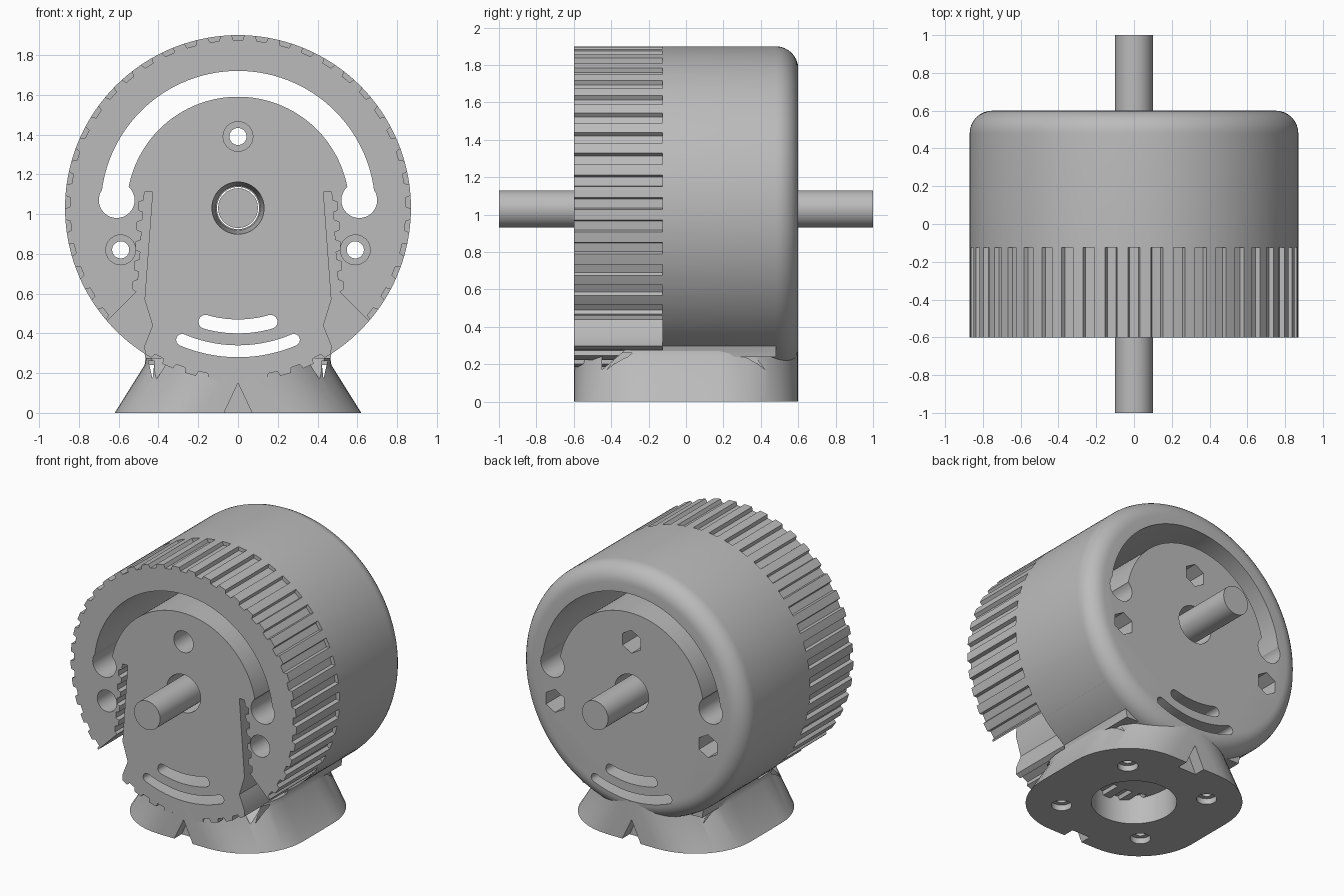
import bpy, bmesh
from math import sin, cos, pi, radians, atan2

cube = bpy.data.objects.get("Cube")
if cube:
    bpy.data.objects.remove(cube, do_unlink=True)

grey = bpy.data.materials.new("plain_grey")
grey.use_nodes = True
GREY = (0.5, 0.5, 0.5, 1)
grey.diffuse_color = GREY
grey.node_tree.nodes["Principled BSDF"].inputs["Base Color"].default_value = GREY

CZ, R = 1.03, 0.87          # drum axis height and radius
FRONT, STEP, BACK = -0.6, -0.125, 0.6


def make(name, bm):
    bmesh.ops.remove_doubles(bm, verts=bm.verts, dist=1e-5)
    bmesh.ops.recalc_face_normals(bm, faces=bm.faces)
    mesh = bpy.data.meshes.new(name)
    bm.to_mesh(mesh)
    bm.free()
    mesh.materials.append(grey)
    ob = bpy.data.objects.new(name, mesh)
    bpy.context.collection.objects.link(ob)
    return ob


def loft(bm, rings):
    """Skin closed rings of points and cap both ends."""
    rows = [[bm.verts.new(p) for p in ring] for ring in rings]
    n = len(rows[0])
    for a, b in zip(rows, rows[1:]):
        for i in range(n):
            bm.faces.new((a[i], a[(i + 1) % n], b[(i + 1) % n], b[i]))
    bm.faces.new(rows[0])
    bm.faces.new(rows[-1])


PLACE = {"x": lambda a, b, d: (d, a, b),
         "y": lambda a, b, d: (a, d, b),
         "z": lambda a, b, d: (a, b, d)}


def prism(name, outlines, d0, d1, axis="y"):
    """Extrude one or more separate outlines along an axis."""
    bm = bmesh.new()
    for pts in outlines:
        loft(bm, [[PLACE[axis](a, b, d) for a, b in pts] for d in (d0, d1)])
    return make(name, bm)


def circle(a, b, r, n=32, turn=0.0):
    return [(a + r * cos(turn + 2 * pi * i / n), b + r * sin(turn + 2 * pi * i / n))
            for i in range(n)]


def polar(r, ang):
    return (r * cos(ang), CZ + r * sin(ang))


def arc_slot(r0, r1, mid, half, n=48, round_ends=True):
    """Curved slot about the drum axis."""
    angs = [mid - half + 2 * half * i / n for i in range(n + 1)]
    pts = [polar(r1, a) for a in angs]
    rm, rr = (r0 + r1) / 2, (r1 - r0) / 2
    cap = [pi * k / 8 for k in range(1, 8)] if round_ends else []

    def end(ang, start):
        cx, cz = polar(rm, ang)
        return [(cx + rr * cos(start + t), cz + rr * sin(start + t)) for t in cap]
    pts += end(angs[-1], angs[-1])
    pts += [polar(r0, a) for a in reversed(angs)]
    pts += end(angs[0], angs[0] + pi)
    return pts


def cone(name, r0, r1, y0, y1):
    bm = bmesh.new()
    loft(bm, [[(x, y, z) for x, z in circle(0, CZ, r, 48)]
              for r, y in ((r0, y0), (r1, y1))])
    return make(name, bm)


def cut(target, cutter):
    cutter.hide_render = True
    mod = target.modifiers.new("cut", "BOOLEAN")
    mod.operation, mod.solver, mod.object = "DIFFERENCE", "EXACT", cutter
    bpy.context.view_layer.objects.active = target
    bpy.ops.object.modifier_apply(modifier=mod.name)
    bpy.data.objects.remove(cutter, do_unlink=True)


def smooth(ob):
    bpy.ops.object.select_all(action="DESELECT")
    ob.select_set(True)
    bpy.context.view_layer.objects.active = ob
    bpy.ops.object.shade_smooth_by_angle(angle=radians(30))


def mirrored(pts):
    return [pts, [(-x, z) for x, z in pts]]


# Drum: turned body with a rounded back rim
F = 0.12
profile = [(R, FRONT), (R, STEP)]
profile += [(R - F + F * cos(t), BACK - F + F * sin(t)) for t in [pi / 16 * i for i in range(9)]]
bm = bmesh.new()
loft(bm, [[(x, y, z) for x, z in circle(0, CZ, r, 180)] for r, y in profile])
drum = make("drum", bm)

# Grip grooves around the front half
GROOVES = 45
grooves = []
for i in range(GROOVES):
    a = pi / 2 + 2 * pi * i / GROOVES
    grooves.append([polar(R - 0.025, a - 0.028), polar(R + 0.02, a - 0.044),
                    polar(R + 0.02, a + 0.044), polar(R - 0.025, a + 0.028)])
cut(drum, prism("groove_cutter", grooves, FRONT - 0.1, STEP))

# Toothed gaps between the centre plate and the grip ring
gap = [(0.43, 1.11), (0.47, 0.57), (0.43, 0.44), (0.47, 0.34), (0.46, 0.1),
       (1.02, 0.1), (0.51, 0.61)]
for i in reversed(range(5)):
    x, z = 0.47 + 0.007 * i, 1.11 - 0.1 * i
    gap += [(x + 0.03, z - 0.09), (x + 0.03, z - 0.05), (x + 0.005, z - 0.04), (x, z)]
cut(drum, prism("gap_cutter", mirrored(gap), FRONT - 0.1, STEP))

# Long curved window with round ends, and two short vents below
ex, ez, er = 0.61, 1.07, 0.09
half = pi / 2 - atan2(ez - CZ, ex)
cut(drum, prism("window_cutter", [arc_slot(0.56, 0.69, pi / 2, half, 96, False)], -0.8, 0.8))
cut(drum, prism("window_end_cutter", mirrored(circle(ex, ez, er)), -0.8, 0.8))
cut(drum, prism("vent_cutter", [arc_slot(0.56, 0.63, -pi / 2, radians(16)),
                                arc_slot(0.69, 0.75, -pi / 2, radians(23))], -0.8, 0.8))

# Bolt holes: round counterbore in front, hexagon pocket at the back
bolts = [(0, 1.39), (0.59, 0.82), (-0.59, 0.82)]
cut(drum, prism("bolt_cutter", [circle(x, z, 0.043) for x, z in bolts], -0.8, 0.8))
cut(drum, prism("bore_cutter", [circle(x, z, 0.075) for x, z in bolts], -0.8, -0.4))
cut(drum, prism("hex_cutter", [circle(x, z, 0.08, 6, pi / 6) for x, z in bolts], 0.35, 0.8))

# Axle bore, flared at both faces
cut(drum, prism("axle_cutter", [circle(0, CZ, 0.106, 48)], -0.8, 0.8))
for s in (-1, 1):
    cut(drum, cone("flare_cutter", 0.132, 0.112, s * 0.61, s * 0.3))
smooth(drum)

# Axle
smooth(prism("axle", [circle(0, CZ, 0.1, 48)], -1, 1))

# Concave fillet that joins the drum to the foot
side = [(0.46, 0.24), (0.47, 0.3), (0.5, 0.36), (0.56, 0.41), (0.635, 0.435), (0.4, 0.5)]
fillet = side + [(-x, z) for x, z in reversed(side)]
web = prism("neck_fillet", [fillet], STEP, 0.48)
cut(web, prism("web_vent_cutter", [arc_slot(0.56, 0.63, -pi / 2, radians(16)),
                                   arc_slot(0.69, 0.75, -pi / 2, radians(23))], -0.8, 0.8))
smooth(web)


# Foot: rounded rectangle narrowing in width towards the drum
def rounded(hx, hy, r, z, n=12):
    pts = []
    for k, (sx, sy) in enumerate(((1, 1), (-1, 1), (-1, -1), (1, -1))):
        for i in range(n + 1):
            a = pi / 2 * (k + i / n)
            pts.append((sx * (hx - r) + r * cos(a), sy * (hy - r) + r * sin(a), z))
    return pts


bm = bmesh.new()
loft(bm, [rounded(hx, 0.6, 0.43, z) for hx, z in ((0.62, 0), (0.47, 0.24), (0.465, 0.275))])
foot = make("foot", bm)
cut(foot, prism("cavity_cutter", [circle(0, 0, 0.27, 48)], -0.1, 0.25, "z"))
screws = [(x, y) for x in (-0.325, 0.325) for y in (-0.325, 0.325)]
cut(foot, prism("screw_cutter", [circle(x, y, 0.035, 24) for x, y in screws], -0.1, 0.15, "z"))
cut(foot, prism("screw_head_cutter", [circle(x, y, 0.065, 24) for x, y in screws], -0.1, 0.04, "z"))

# Pointed notches front and back, small side openings and slits
for y0, y1 in ((-0.7, -0.52), (0.52, 0.7)):
    cut(foot, prism("notch_cutter", [[(-0.08, -0.02), (0.08, -0.02), (0, 0.15)]], y0, y1))
cut(foot, prism("opening_cutter", [[(-0.45, 0.17), (-0.45, 0.29), (-0.31, 0.29)]], -0.8, 0.8, "x"))
cut(foot, prism("slit_cutter", mirrored([(0.43, 0.17), (0.45, 0.26), (0.42, 0.26)]), -0.8, 0.8))
smooth(foot)
